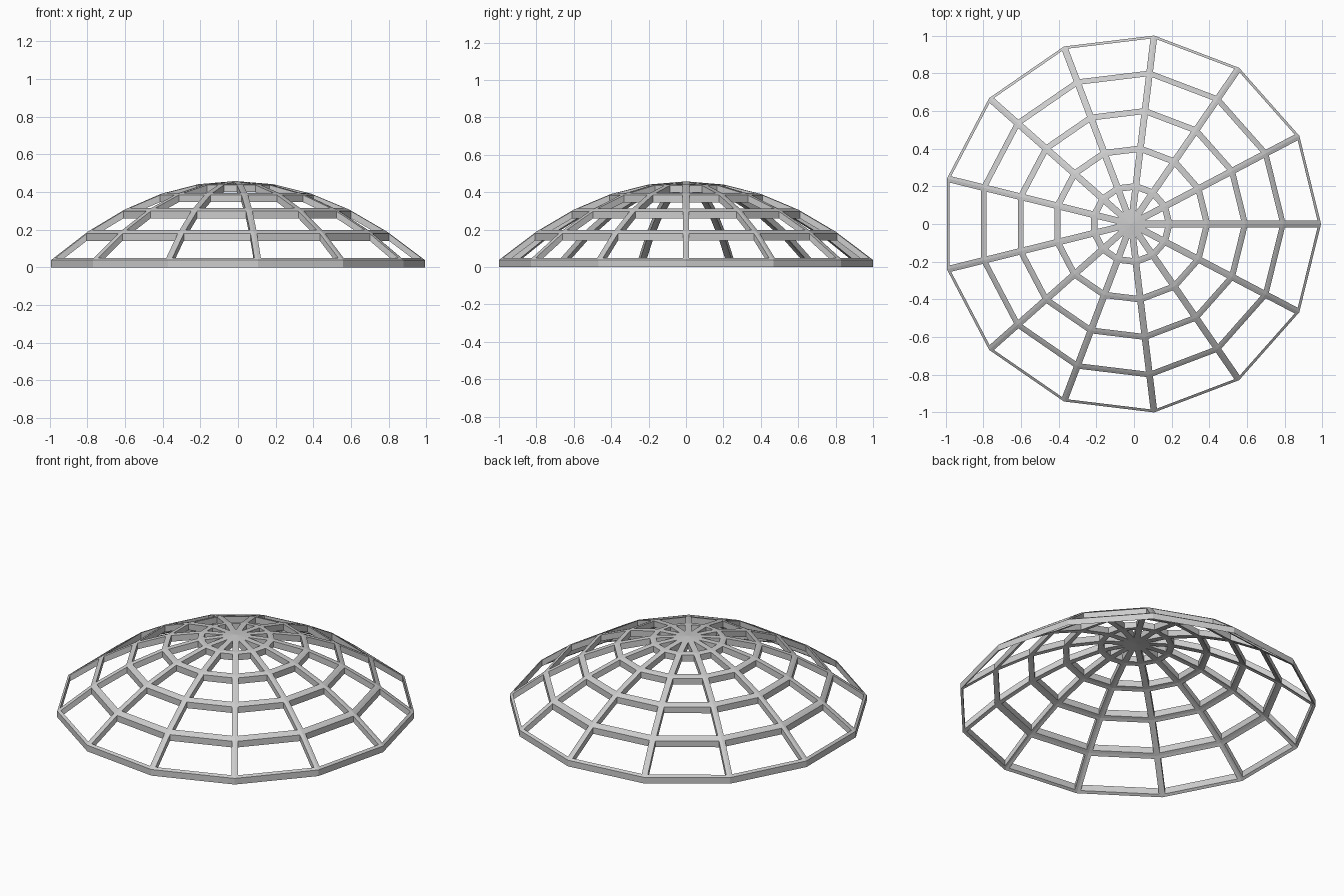
import bpy, bmesh, math
from mathutils import Vector

if "Cube" in bpy.data.objects:
    bpy.data.objects.remove(bpy.data.objects["Cube"])

SIDES, R, CX = 13, 1.0073, -0.0147
DEPTH, HALF_BAR = 0.038, 0.0175
RISE = 0.42

bm = bmesh.new()

# Dome skin: apex plus five concentric rings on a shallow curve
apex = bm.verts.new((CX, 0, DEPTH + RISE))
rings = []
for i in range(1, 6):
    t = i / 5
    z = DEPTH + RISE * (1 - t * t)
    rings.append([bm.verts.new((CX + R * t * math.cos(math.tau * k / SIDES),
                                R * t * math.sin(math.tau * k / SIDES), z))
                  for k in range(SIDES)])
for k in range(SIDES):
    n = (k + 1) % SIDES
    bm.faces.new((apex, rings[0][k], rings[0][n]))
    for a, b in zip(rings, rings[1:]):
        bm.faces.new((a[k], b[k], b[n], a[n]))
bm.normal_update()

# Open each pane, leaving ribs and rings
panes = bm.faces[:]
bmesh.ops.inset_individual(bm, faces=panes, thickness=HALF_BAR, use_even_offset=True)
bmesh.ops.delete(bm, geom=panes, context='FACES_ONLY')

# Give the lattice vertical depth
top = bm.faces[:]
ret = bmesh.ops.extrude_face_region(bm, geom=top, use_keep_orig=True)
low = [v for v in ret['geom'] if isinstance(v, bmesh.types.BMVert)]
bmesh.ops.translate(bm, verts=low, vec=Vector((0, 0, -DEPTH)))
bmesh.ops.recalc_face_normals(bm, faces=bm.faces[:])

mesh = bpy.data.meshes.new("dome_lattice")
bm.to_mesh(mesh)
bm.free()
obj = bpy.data.objects.new("dome_lattice", mesh)
bpy.context.collection.objects.link(obj)
